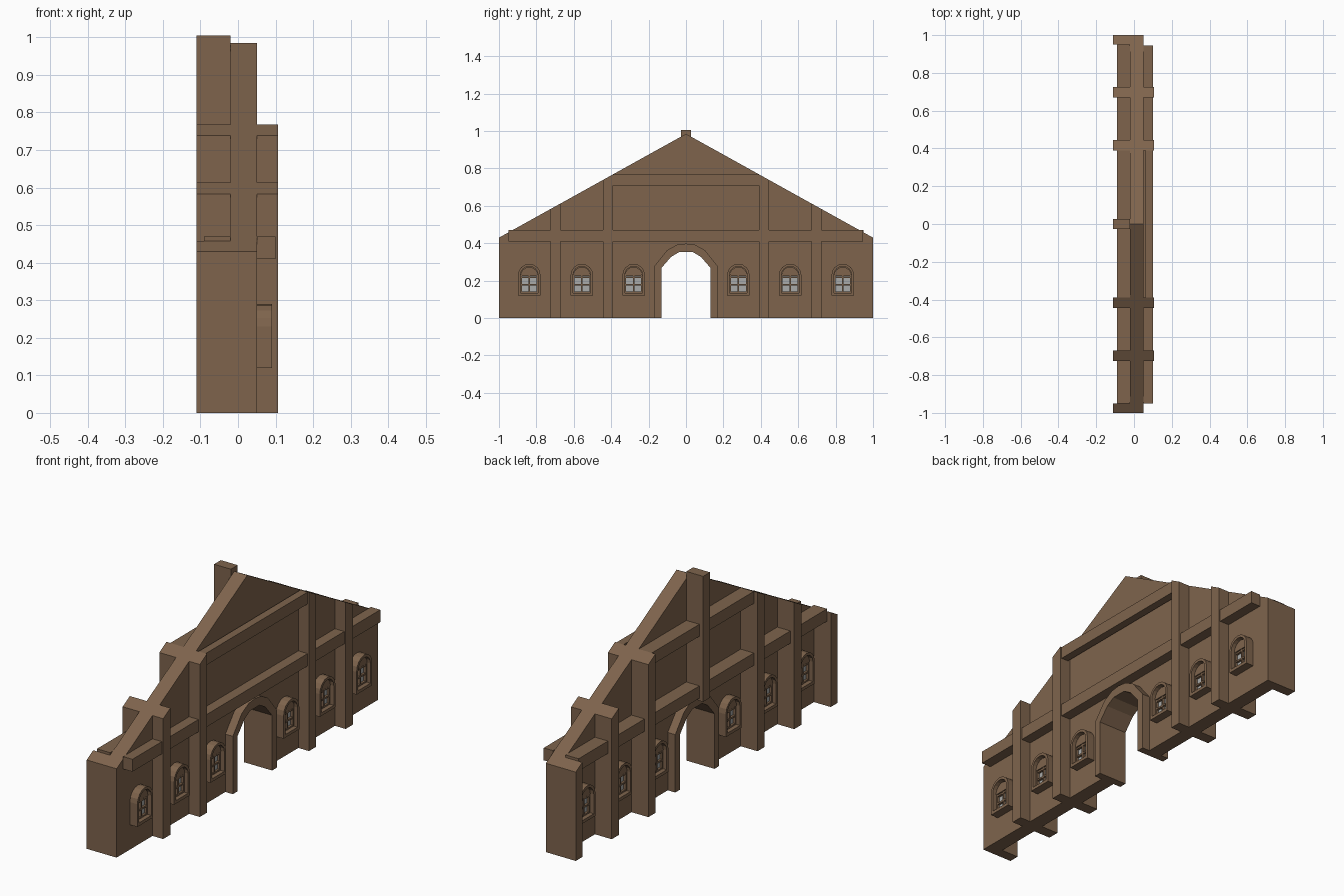
import bpy, bmesh, math

if "Cube" in bpy.data.objects:
    bpy.data.objects.remove(bpy.data.objects["Cube"])


def material(name, rgb):
    m = bpy.data.materials.new(name)
    m.diffuse_color = (*rgb, 1)
    m.use_nodes = True
    m.node_tree.nodes["Principled BSDF"].inputs["Base Color"].default_value = m.diffuse_color
    return m


BROWN = material("brown_wood", (0.21, 0.127, 0.073))
GLASS = material("grey_glass", (0.40, 0.41, 0.40))

APEX, EAVE = 0.985, 0.43
FRONT, BACK = 0.05, -0.02      # the two wall faces


def roof(y):
    return APEX - (APEX - EAVE) * abs(y)


def prism(name, pts, x0, x1, mat=BROWN):
    """Extrude a (y, z) outline from x0 to x1."""
    bm = bmesh.new()
    f = bm.faces.new([bm.verts.new((x0, y, z)) for y, z in pts])
    out = bmesh.ops.extrude_face_region(bm, geom=[f])
    bmesh.ops.translate(bm, vec=(x1 - x0, 0, 0),
                        verts=[v for v in out["geom"] if isinstance(v, bmesh.types.BMVert)])
    bmesh.ops.recalc_face_normals(bm, faces=bm.faces)
    me = bpy.data.meshes.new(name)
    bm.to_mesh(me)
    bm.free()
    me.materials.append(mat)
    ob = bpy.data.objects.new(name, me)
    bpy.context.collection.objects.link(ob)
    return ob


def box(name, y0, y1, z0, z1, x0, x1, mat=BROWN):
    return prism(name, [(y0, z0), (y1, z0), (y1, z1), (y0, z1)], x0, x1, mat)


def arc(cy, cz, r, n=8):
    """Half circle from left to right."""
    return [(cy - r * math.cos(math.pi * i / n), cz + r * math.sin(math.pi * i / n))
            for i in range(n + 1)]


def mirrored(half):
    return half + [(-y, z) for y, z in reversed(half)]


# gable wall with doorway
door = mirrored([(-0.132, 0), (-0.132, 0.267), (-0.08, 0.327), (-0.037, 0.353)])
outer = mirrored([(-0.168, 0), (-0.168, 0.28), (-0.10, 0.364), (-0.048, 0.392)])
outer.insert(4, (0, 0.398))
prism("gable_wall", [(-1, 0), (-1, EAVE), (0, APEX), (1, EAVE), (1, 0)] + door[::-1], BACK, FRONT)


def sloped_post(name, y0, y1, x0, x1):
    prism(name, [(y0, 0), (y1, 0), (y1, roof(y1)), (y0, roof(y0))], x0, x1)


# posts with tops cut along the roof slope
for s in (-1, 1):
    for a, b in ((0.67, 0.725), (0.39, 0.445)):
        sloped_post("front_post", s * a, s * b, FRONT, 0.107)
        sloped_post("back_post", s * a, s * b, -0.11, BACK)
    sloped_post("corner_post", s * 0.95, s * 1.0, -0.11, BACK)

# ridge post and cross beams
box("ridge_post", -0.026, 0.026, 0.398, 1.005, -0.11, BACK)
box("front_lower_beam", -0.95, 0.945, 0.41, 0.47, FRONT, 0.10)
box("back_lower_beam", -0.95, 0.95, 0.41, 0.47, -0.09, BACK)
box("front_upper_beam", -0.39, 0.39, 0.71, 0.768, 0.062, 0.10)
box("back_upper_beam", -0.39, 0.39, 0.71, 0.768, -0.09, BACK)


def window(cy, face, d):
    """Arched window on a wall face; d is the outward direction."""
    x = lambda depth: face + d * depth
    zs, ro, ri = 0.23, 0.06, 0.047
    ring = ([(cy - ro, 0.12)] + arc(cy, zs, ro) + [(cy + ro, 0.12), (cy + ri, 0.12)]
            + arc(cy, zs, ri)[::-1] + [(cy - ri, 0.12)])
    prism("window_frame", ring, face, x(0.04))
    box("window_sill", cy - ri, cy + ri, 0.12, 0.135, face, x(0.04))
    prism("window_lunette", arc(cy, zs - 0.004, ri), face, x(0.022))
    box("window_glass", cy - ri, cy + ri, 0.135, zs - 0.004, face, x(0.008), GLASS)
    # glazing bars and sash edges
    for y in (-0.044, 0, 0.044):
        box("window_bar", cy + y - 0.004, cy + y + 0.004, 0.135, zs, face, x(0.02))
    for z in (0.138, 0.178, 0.219):
        box("window_bar", cy - ri, cy + ri, z - 0.004, z + 0.004, face, x(0.019))


# doorway surrounds and windows on both sides
for face, d in ((FRONT, 1), (BACK, -1)):
    prism("door_surround", outer + door[::-1], face, face + d * 0.04)
    for cy in (0.838, 0.557, 0.28):
        window(cy, face, d)
        window(-cy, face, d)
